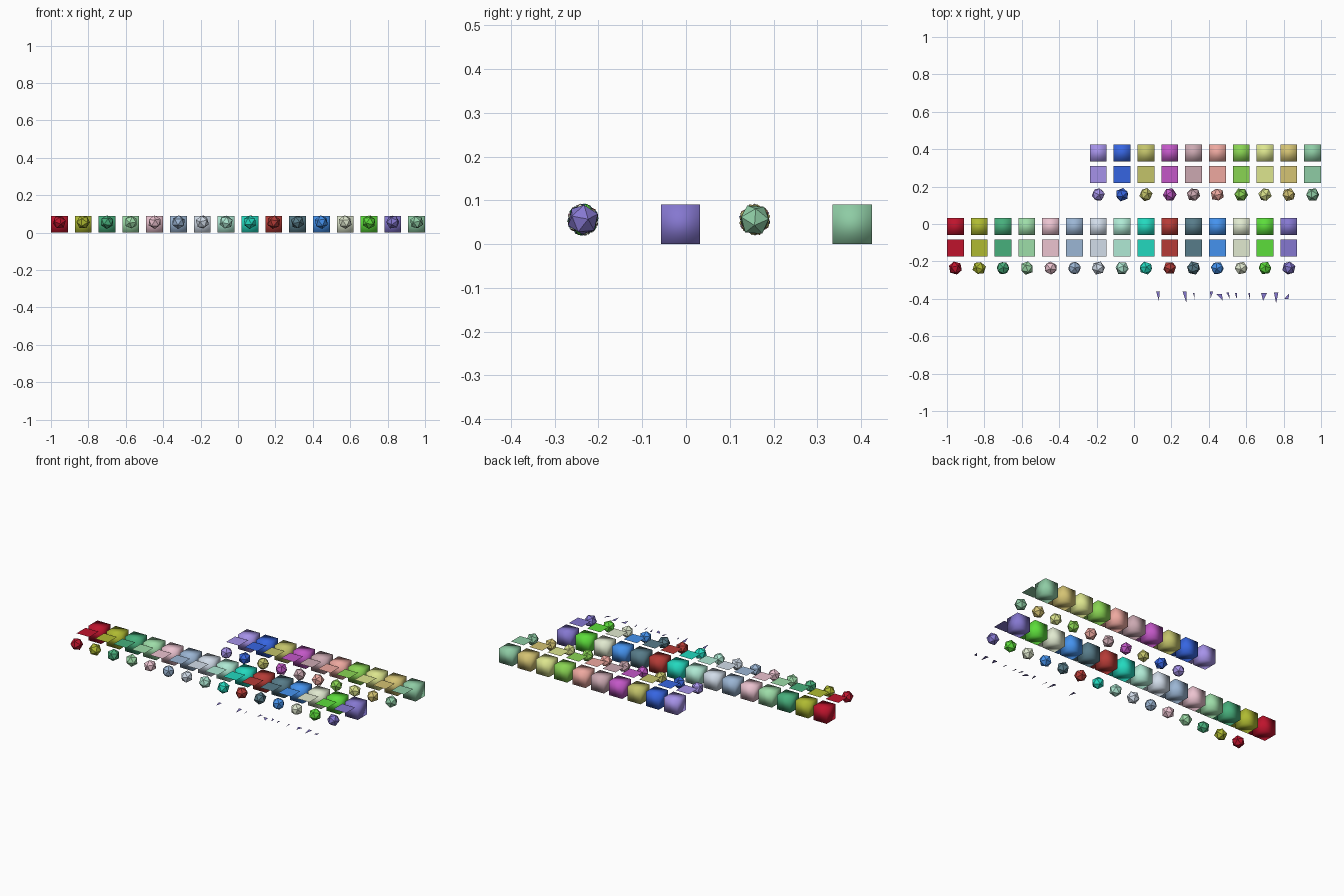
import bpy, bmesh, math, random

if "Cube" in bpy.data.objects:
    bpy.data.objects.remove(bpy.data.objects["Cube"])

random.seed(3)
STEP = 1.91 / 15
SIZE = 0.09
ROW_FRONT = ["ac182c", "9ea830", "429e70", "8ec898", "d6b0bc", "8ca4c0", "bec8d4",
             "9ed4c0", "24c4ac", "a43834", "50707c", "4084d8", "ccd4bc", "54c838", "786cbc"]
ROW_BACK = ["9684d4", "345ccc", "b0b060", "b050b4", "b898a0", "d89890", "7cc04c",
            "c8d080", "c0b068", "80b894"]


def material(name, code):
    m = bpy.data.materials.new(name)
    rgb = [min(1, 1.1 * int(code[i:i + 2], 16) / 255) ** 2.2 for i in (0, 2, 4)]
    m.diffuse_color = (*rgb, 1)
    m.use_nodes = True
    m.node_tree.nodes["Principled BSDF"].inputs["Base Color"].default_value = m.diffuse_color
    return m


def add(name, bm, loc, mat, turn=(0, 0, 0)):
    me = bpy.data.meshes.new(name)
    bm.to_mesh(me)
    bm.free()
    me.materials.append(mat)
    ob = bpy.data.objects.new(name, me)
    ob.location = loc
    ob.rotation_euler = turn
    bpy.context.collection.objects.link(ob)
    return ob


def swatch(label, x, y, mat):
    # cube
    bm = bmesh.new()
    bmesh.ops.create_cube(bm, size=SIZE)
    for f in bm.faces:
        f.smooth = True
    add(label + "_cube", bm, (x, y, SIZE / 2), mat)
    # flat square tile, level with the cube top
    bm = bmesh.new()
    bmesh.ops.create_grid(bm, x_segments=1, y_segments=1, size=SIZE / 2)
    add(label + "_tile", bm, (x, y - 0.116, 0.088), mat)
    # faceted ball, each one turned differently
    bm = bmesh.new()
    bmesh.ops.create_icosphere(bm, subdivisions=1, radius=0.037)
    turn = [random.uniform(0, math.tau) for _ in range(3)]
    add(label + "_ball", bm, (x, y - 0.223, 0.056), mat, turn)


# two rows of colour samples, the back row starting six columns in
for row, colours, first, y in (("front", ROW_FRONT, 0, -0.0125), ("back", ROW_BACK, 6, 0.38)):
    for i, code in enumerate(colours):
        label = f"{row}_sample_{i + 1}"
        swatch(label, -0.955 + (first + i) * STEP, y, material(label, code))

# thin flat shards along the front edge: x, far y, near y, width, lean
shard_mat = material("shard_violet", "786cbc")
shards = [(0.128, -0.36, -0.41, 0.02, 0.005), (0.27, -0.36, -0.42, 0.022, 0.01),
          (0.32, -0.37, -0.405, 0.008, 0.005), (0.415, -0.36, -0.4, 0.016, -0.006),
          (0.455, -0.375, -0.41, 0.03, 0.02), (0.5, -0.365, -0.4, 0.014, 0.012),
          (0.545, -0.37, -0.405, 0.01, 0.004), (0.615, -0.37, -0.41, 0.008, 0.006),
          (0.695, -0.37, -0.41, 0.03, -0.005), (0.76, -0.365, -0.4235, 0.024, 0.0),
          (0.815, -0.4, -0.37, 0.022, 0.015)]
bm = bmesh.new()
for x, y0, y1, w, lean in shards:
    f = bm.faces.new([bm.verts.new(p) for p in
                      ((x - w / 2, y0, 0), (x + lean, y1, 0), (x + w / 2, y0, 0))])
    f.normal_update()
    if f.normal.z < 0:
        f.normal_flip()
add("front_shards", bm, (0, 0, 0.025), shard_mat)
